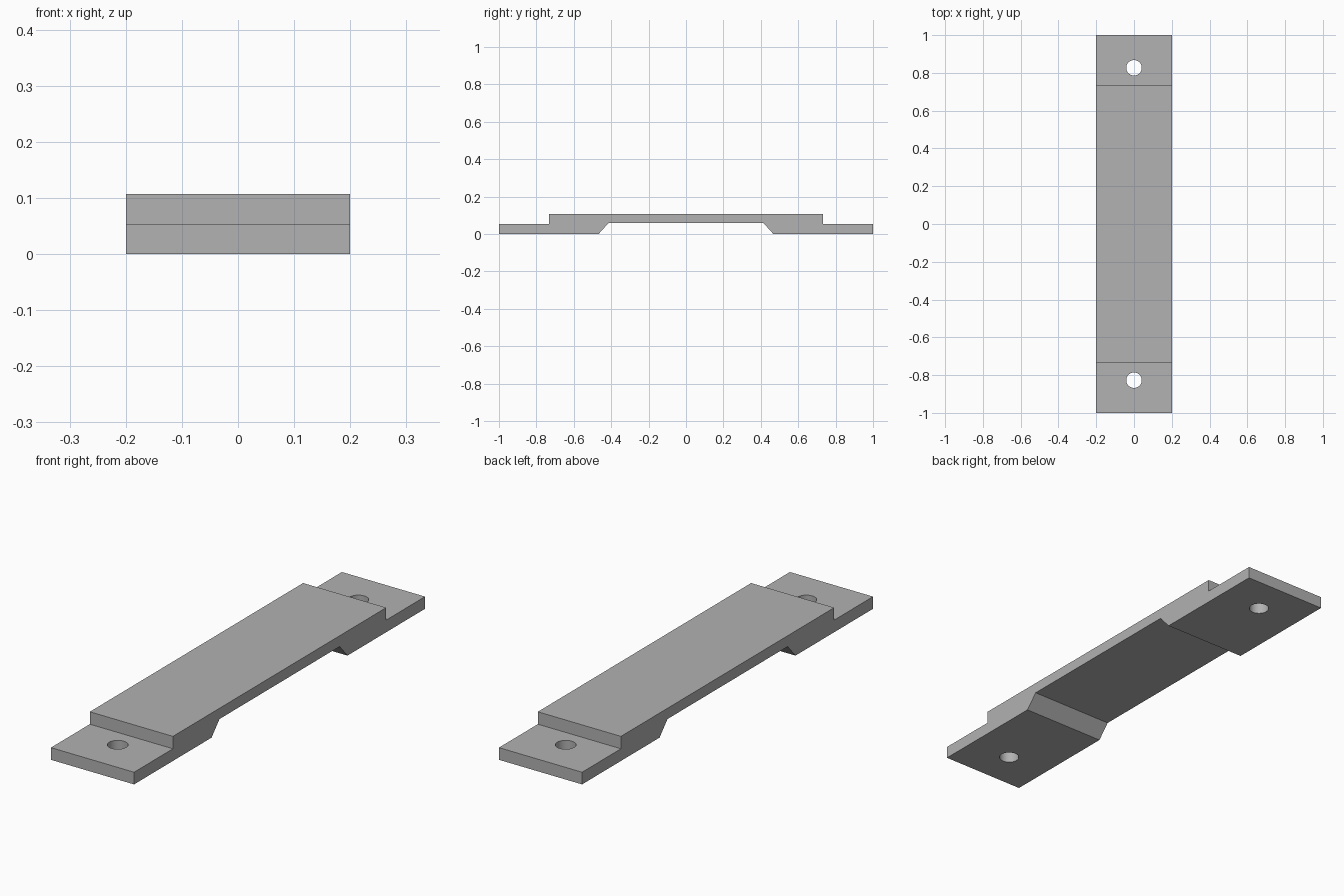
import bpy
import bmesh
import math

default = bpy.data.objects.get("Cube")
if default:
    bpy.data.objects.remove(default, do_unlink=True)

HALF_WIDTH = 0.2
HOLE_Y, HOLE_RADIUS = 0.827, 0.041

grey = bpy.data.materials.new("plain grey")
grey.use_nodes = True
colour = (0.445, 0.445, 0.445, 1)
grey.diffuse_color = colour
grey.node_tree.nodes["Principled BSDF"].inputs["Base Color"].default_value = colour

# Half of the side outline as (y, z), from the underside centre to the top centre
half = [(0.413, 0.06), (0.467, 0), (1, 0),
        (1, 0.053), (0.733, 0.053), (0.733, 0.107)]
outline = half + [(-y, z) for y, z in reversed(half)]

# Stepped bar: outline extruded across the width
bm = bmesh.new()
side = bm.faces.new([bm.verts.new((-HALF_WIDTH, y, z)) for y, z in outline])
grown = bmesh.ops.extrude_face_region(bm, geom=[side])
moved = [v for v in grown["geom"] if isinstance(v, bmesh.types.BMVert)]
bmesh.ops.translate(bm, verts=moved, vec=(2 * HALF_WIDTH, 0, 0))
bmesh.ops.recalc_face_normals(bm, faces=bm.faces)
mesh = bpy.data.meshes.new("mounting_bar")
bm.to_mesh(mesh)
bm.free()
mesh.materials.append(grey)
bar = bpy.data.objects.new("mounting_bar", mesh)
bpy.context.collection.objects.link(bar)


# Round screw hole through each end tab
def drill_hole(y):
    bpy.ops.mesh.primitive_cylinder_add(vertices=48, radius=HOLE_RADIUS,
                                        depth=0.3, location=(0, y, 0))
    cutter = bpy.context.object
    cutter.name = "hole_cutter"
    cutter.hide_render = True
    cutter.data.materials.append(grey)
    cut = bar.modifiers.new("screw_hole", 'BOOLEAN')
    cut.operation = 'DIFFERENCE'
    cut.solver = 'EXACT'
    cut.object = cutter
    bpy.context.view_layer.objects.active = bar
    bpy.ops.object.modifier_apply(modifier=cut.name)
    bpy.data.objects.remove(cutter, do_unlink=True)


for end in (-1, 1):
    drill_hole(end * HOLE_Y)

# Smooth hole walls, sharp edges elsewhere
bpy.ops.object.select_all(action='DESELECT')
bar.select_set(True)
bpy.context.view_layer.objects.active = bar
bpy.ops.object.shade_smooth_by_angle(angle=math.radians(30))
